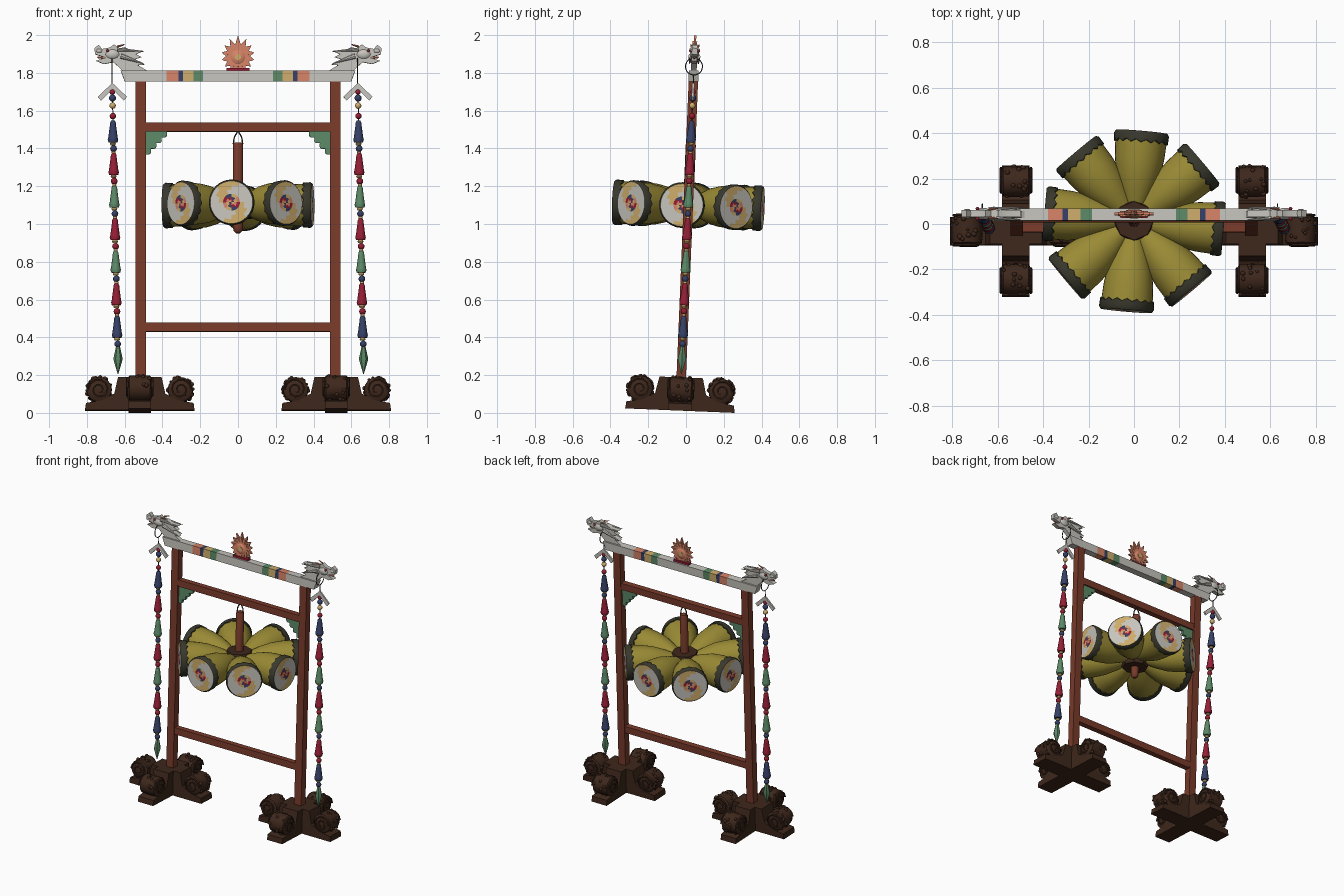
import bpy, bmesh, math, random
from math import sin, cos, pi
from mathutils import Matrix, Vector

if "Cube" in bpy.data.objects:
    bpy.data.objects.remove(bpy.data.objects["Cube"])
random.seed(4)

# Palette (display values, converted to linear)
PALETTE = {
    "red_wood": (.47, .24, .18), "dark_wood": (.25, .17, .13),
    "olive_yellow": (.60, .54, .22), "charcoal": (.23, .23, .19),
    "bone_white": (.77, .76, .73), "tan": (.80, .67, .42),
    "salmon": (.83, .51, .40), "green": (.36, .53, .40),
    "navy": (.22, .26, .40), "crimson": (.58, .14, .22)}
NAMES = list(PALETTE)
MATS = []
for key, rgb in PALETTE.items():
    m = bpy.data.materials.new(key)
    m.use_nodes = True
    col = tuple(c ** 2.2 for c in rgb) + (1,)
    m.diffuse_color = col
    bsdf = m.node_tree.nodes["Principled BSDF"]
    bsdf.inputs["Base Color"].default_value = col
    bsdf.inputs["Roughness"].default_value = .8
    MATS.append(m)

# The whole stand leans slightly backwards
LEAN = Matrix.Translation((0, -.033, 0)) @ Matrix.Rotation(-.041, 4, 'X')
T, R = Matrix.Translation, Matrix.Rotation


def finish(name, bm, smooth=True):
    bmesh.ops.recalc_face_normals(bm, faces=bm.faces)
    used = sorted({f.material_index for f in bm.faces})
    for f in bm.faces:
        f.material_index = used.index(f.material_index)
    me = bpy.data.meshes.new(name)
    bm.to_mesh(me)
    bm.free()
    for i in used:
        me.materials.append(MATS[i])
    if smooth:
        me.shade_smooth()
        me.set_sharp_from_angle(angle=math.radians(40))
    ob = bpy.data.objects.new(name, me)
    bpy.context.collection.objects.link(ob)
    ob.matrix_world = LEAN
    return ob


def skin(bm, rings, mat, closed=True):
    """Join vertex rings with quads and cap both ends; mat is a name or rule(ring, segment)."""
    rule = mat if callable(mat) else (lambda i, j: mat)
    n = len(rings[0])
    for i in range(len(rings) - 1):
        for j in range(n):
            k = (j + 1) % n
            f = bm.faces.new((rings[i][j], rings[i][k], rings[i + 1][k], rings[i + 1][j]))
            f.material_index = NAMES.index(rule(i, j))
    for ring, i in ((rings[0], 0), (rings[-1], len(rings) - 2)):
        bm.faces.new(ring).material_index = NAMES.index(rule(i, 0))


def lathe(bm, prof, mat, M=Matrix(), segs=16, jag=()):
    rings = []
    for i, (r, z) in enumerate(prof):
        rings.append([bm.verts.new(M @ Vector((r * cos(2 * pi * j / segs), r * sin(2 * pi * j / segs),
                      z + (.012 * (j % 2) if i in jag else 0)))) for j in range(segs)])
    skin(bm, rings, mat)


def prism(bm, pts, depth, mat, M=Matrix()):
    """Extrude an x-z outline along y."""
    skin(bm, [[bm.verts.new(M @ Vector((x, y, z))) for x, z in pts]
              for y in (-depth / 2, depth / 2)], mat)


def box(bm, x0, x1, z0, z1, depth, mat):
    prism(bm, [(x0, z0), (x1, z0), (x1, z1), (x0, z1)], depth, mat)


def ball(bm, pos, r, mat, scale=(1, 1, 1)):
    prof = [(max(r * sin(pi * i / 6), r * .05), -r * cos(pi * i / 6)) for i in range(7)]
    lathe(bm, prof, mat, T(pos) @ Matrix.Diagonal((*scale, 1)), 10)


def cone(bm, a, b, r0, r1, mat, segs=8):
    a, b = Vector(a), Vector(b)
    M = T(a) @ (b - a).to_track_quat('Z', 'Y').to_matrix().to_4x4()
    lathe(bm, [(r0, 0), (r1, (b - a).length)], mat, M, segs)


def wire(bm, pts, r, mat):
    for a, b in zip(pts, pts[1:]):
        cone(bm, a, b, r, r, mat, 6)


# Posts and rails
for s, side in ((1, "left"), (-1, "right")):
    bm = bmesh.new()
    box(bm, s * .488, s * .543, .12, 1.757, .05, "red_wood")
    finish(side + "_post", bm, False)
for name, z in (("upper_rail", 1.49), ("lower_rail", .43)):
    bm = bmesh.new()
    box(bm, -.489, .489, z, z + .048, .042, "red_wood")
    finish(name, bm, False)

# Painted top beam: colour bands mirrored about the middle
edges = [.185, .235, .29, .315, .378, .6]
bands = ["green", "tan", "navy", "salmon", "bone_white"]
xs = [-e for e in reversed(edges)] + edges
cols = bands[::-1] + ["bone_white"] + bands
bm = bmesh.new()
rings = [[bm.verts.new((x * (1.035 if z > 1.8 and abs(x) > .5 else 1), y, z))
          for y, z in ((-.026, 1.756), (.026, 1.756), (.026, 1.814), (-.026, 1.814))] for x in xs]
skin(bm, rings, lambda i, j: cols[i])
finish("top_beam", bm, False)

# Scalloped corner brackets
for s, side in ((1, "left"), (-1, "right")):
    bm = bmesh.new()
    pts = [(s * .489, 1.491)]
    for i in range(17):
        t = i / 16
        b = .012 * abs(sin(4 * pi * t))
        pts.append((s * (.489 - .112 * t - b), 1.37 + .12 * t - b * (t < 1)))
    prism(bm, pts, .02, "green")
    finish(side + "_bracket", bm, False)

# Beast heads on the beam ends
HEAD = [(.76, 1.932), (.737, 1.95), (.72, 1.928), (.68, 1.935), (.655, 1.952), (.63, 1.93),
        (.6, 1.938), (.565, 1.92), (.5, 1.918), (.54, 1.9), (.51, 1.885), (.55, 1.872),
        (.495, 1.845), (.53, 1.842), (.48, 1.812), (.61, 1.812), (.63, 1.832), (.66, 1.858),
        (.71, 1.848), (.752, 1.865), (.7, 1.882), (.757, 1.9)]
for s, side in ((1, "left"), (-1, "right")):
    bm = bmesh.new()
    prism(bm, [(s * x, z) for x, z in HEAD], .03, "bone_white")
    ball(bm, (s * .665, 0, 1.9), .035, "bone_white", (1.3, .75, .9))
    ball(bm, (s * .735, 0, 1.918), .02, "bone_white", (1.2, 1.1, .8))
    cone(bm, (s * .69, 0, 1.878), (s * .745, 0, 1.884), .008, .004, "salmon")
    for y in (-1, 1):
        ball(bm, (s * .69, y * .022, 1.918), .008, "crimson")
        cone(bm, (s * .64, y * .018, 1.925), (s * .5, y * .028, 1.915), .01, .002, "bone_white")
        cone(bm, (s * .62, y * .018, 1.89), (s * .5, y * .024, 1.85), .014, .002, "bone_white")
        cone(bm, (s * .64, y * .018, 1.94), (s * .6, y * .022, 1.952), .006, .002, "salmon")
    finish(side + "_beast_head", bm)


# Flaming jewel
def flame(size):
    pts = []
    for i in range(28):
        a = 2 * pi * i / 28 + pi / 2
        r = size * (.088 + .022 * max(0, sin(a)) ** 4 if i % 2 == 0 else .064)
        pts.append((r * cos(a), max(1.89 + r * sin(a), 1.808)))
    return pts


bm = bmesh.new()
prism(bm, flame(1), .012, "salmon")
prism(bm, flame(.72), .024, "salmon")
lathe(bm, [(.03, -.018), (.04, -.01), (.04, .01), (.03, .018)], "salmon", T((0, 0, 1.885)) @ R(pi / 2, 4, 'X'))
lathe(bm, [(.016, -.02), (.016, .02)], "tan", T((0, 0, 1.885)) @ R(pi / 2, 4, 'X'))
box(bm, -.06, .06, 1.806, 1.828, .03, "crimson")
finish("flame_jewel", bm)

# Hanging bead strands with ring and chevron
TASSELS = ["navy", "crimson", "green", "crimson", "green", "crimson", "navy"]
for s, side in ((1, "left"), (-1, "right")):
    def at(z):
        return Vector((s * .65 + .021 * (.98 - z), 0, z))
    bm = bmesh.new()
    wire(bm, [at(1.835) + Vector((0, .045 * cos(i * pi / 12), .045 * sin(i * pi / 12)))
              for i in range(25)], .003, "charcoal")
    wire(bm, [at(1.79), at(.35)], .003, "charcoal")
    half = [(.077, 1.675), (.06, 1.655)]
    prism(bm, [(0, 1.748)] + half + [(0, 1.715)] + [(-x, z) for x, z in half[::-1]], .012,
          "bone_white", T((at(1.7).x, 0, 0)))
    for z, r, c in ((1.7, .015, "crimson"), (1.668, .019, "navy"), (1.628, .017, "tan"), (1.573, .017, "crimson")):
        ball(bm, at(z), r, c)
    for i, c in enumerate(TASSELS):
        z = 1.548 - .1725 * i
        lathe(bm, [(.01, 0), (.015, -.01), (.017, -.03), (.025, -.09), (.028, -.1), (.024, -.115)], c, T(at(z)), 10)
        lathe(bm, [(.012, -.115), (.016, -.122), (.012, -.13)], "tan", T(at(z)), 10)
        ball(bm, at(z - .148), .018, "crimson" if i % 2 else "navy")
        ball(bm, at(z - .168), .011, "tan")
    lathe(bm, [(.005, .365), (.012, .345), (.025, .285), (.002, .207)], "green", T((at(.28).x, 0, 0)), 6)
    finish(side + "_bead_strand", bm)


# Eight barrel drums around the hub, with swirled heads
def drum_rule(i, j):
    if i < 4:
        return "olive_yellow"
    if i < 7:
        return "charcoal"
    if i > 9:
        return ("salmon", "tan", "navy", "crimson")[(j // 4 + i) % 4]
    return "tan" if (j - 2 * i) % 16 < 6 else "bone_white"


DRUM = [(.045, .07), (.075, .14), (.098, .21), (.109, .28), (.113, .345), (.119, .347),
        (.121, .385), (.113, .396)] + [(r, .396) for r in (.09, .068, .045, .028, .014, .001)]
for k in range(8):
    bm = bmesh.new()
    M = T((0, 0, 1.1)) @ R(math.radians(45 * k - 5), 4, 'Z') @ R(pi / 2, 4, 'Y')
    lathe(bm, DRUM, drum_rule, M, 32, jag=(4, 5))
    finish(f"drum_{k + 1}", bm)

# Hub, hanging column and hook
bm = bmesh.new()
lathe(bm, [(.085, 1.03), (.09, 1.04), (.09, 1.145), (.085, 1.155)], "dark_wood", segs=8)
finish("drum_hub", bm, False)
bm = bmesh.new()
lathe(bm, [(.012, .952), (.024, .965), (.027, .99), (.027, 1.42), (.022, 1.432)], "red_wood")
finish("hanging_column", bm)
bm = bmesh.new()
wire(bm, [(-.025, 0, 1.425), (-.02, 0, 1.46), (0, 0, 1.495), (.02, 0, 1.46), (.025, 0, 1.425)], .004, "charcoal")
finish("hanging_hook", bm)

# Cross-shaped carved feet with scrolls
HALF = [(.29, .012), (.285, .05), (.2, .065), (.135, .1), (.115, .188)]
for s, side in ((1, "left"), (-1, "right")):
    bm = bmesh.new()
    for arm in range(4):
        M = T((s * .52, 0, 0)) @ R(arm * pi / 2, 4, 'Z')
        if arm < 2:
            prism(bm, HALF + [(-x, z) for x, z in HALF[::-1]], .125 - .004 * arm, "dark_wood", M)
        S = M @ T((.215, 0, .122)) @ R(pi / 2, 4, 'X')
        lathe(bm, [(.05, -.066), (.066, -.055), (.068, 0), (.066, .055), (.05, .066)], "dark_wood", S)
        for y in (-.066, .066):
            wire(bm, [S @ Vector(((.06 - .0025 * i) * cos(i * .6), (.06 - .0025 * i) * sin(i * .6), y))
                      for i in range(19)], .006, "dark_wood")
        # Carved knobs over the scroll
        for i in range(26):
            a = random.uniform(0, 2 * pi)
            p = S @ Vector((.066 * cos(a), .066 * sin(a), random.uniform(-.055, .055)))
            ball(bm, p, random.uniform(.007, .012), "dark_wood")
    finish(side + "_foot", bm)
